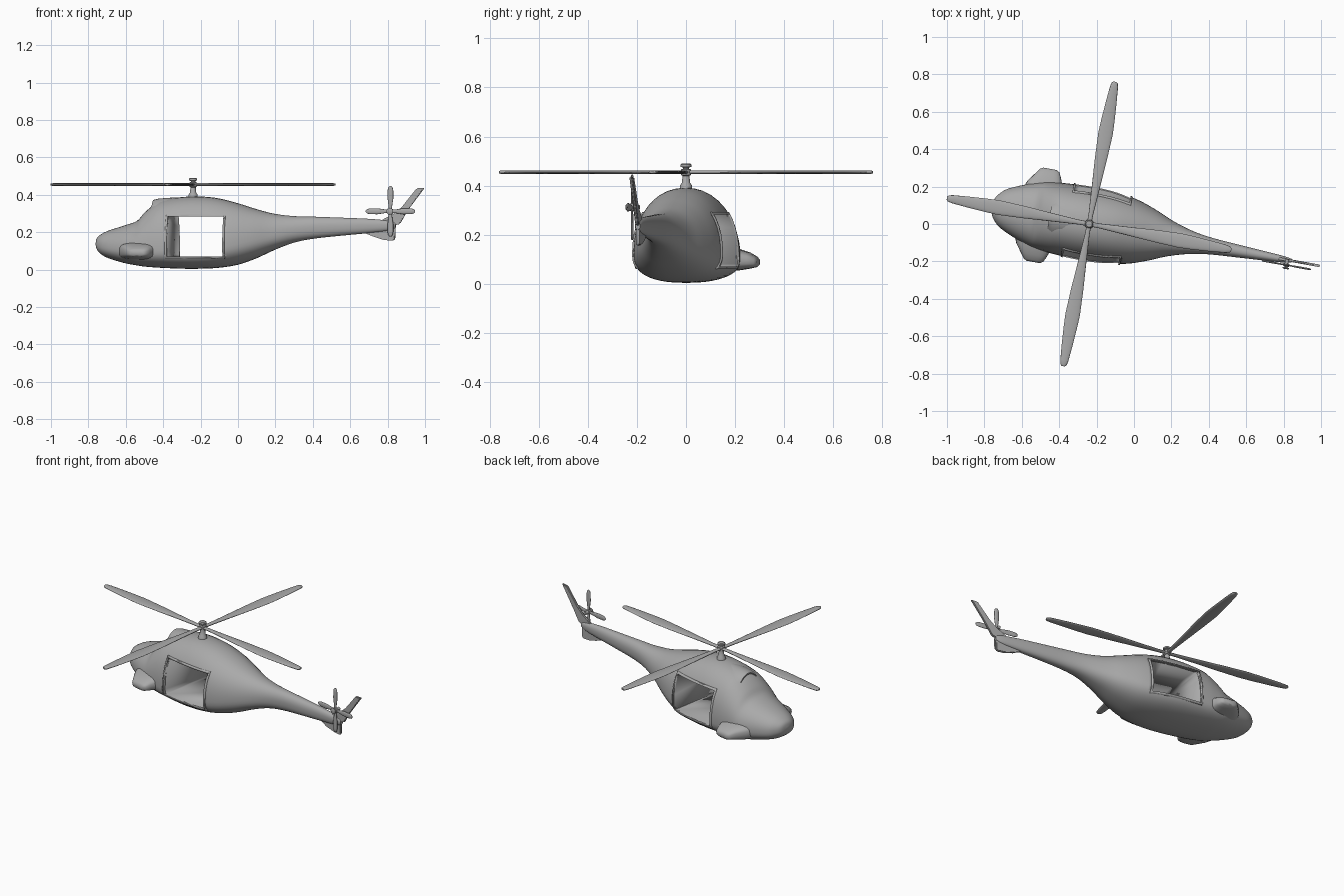
import bpy, bmesh, math
from mathutils import Matrix, Vector

if "Cube" in bpy.data.objects:
    bpy.data.objects.remove(bpy.data.objects["Cube"])

# Everything is built along a local axis (nose at -x, rotor at x=0), then turned into place
PLACE = Matrix.Translation((-0.24, 0, 0)) @ Matrix.Rotation(math.radians(-10.3), 4, 'Z')
grey = bpy.data.materials.new("painted_grey")
grey.diffuse_color = (0.4, 0.4, 0.4, 1)
grey.use_nodes = True
grey.node_tree.nodes["Principled BSDF"].inputs["Base Color"].default_value = grey.diffuse_color


def make(name, bm, matrix=Matrix(), angle=40):
    bmesh.ops.recalc_face_normals(bm, faces=bm.faces)
    me = bpy.data.meshes.new(name)
    bm.to_mesh(me)
    bm.free()
    me.materials.append(grey)
    ob = bpy.data.objects.new(name, me)
    bpy.context.collection.objects.link(ob)
    ob.matrix_world = PLACE @ matrix
    bpy.ops.object.select_all(action='DESELECT')
    ob.select_set(True)
    bpy.context.view_layer.objects.active = ob
    bpy.ops.object.shade_smooth_by_angle(angle=math.radians(angle))
    return ob


def loft(rings):
    """Skin a list of closed rings and cap both ends."""
    bm = bmesh.new()
    rows = [[bm.verts.new(p) for p in r] for r in rings]
    n = len(rows[0])
    for a, b in zip(rows, rows[1:]):
        for i in range(n):
            bm.faces.new((a[i], a[(i + 1) % n], b[(i + 1) % n], b[i]))
    bm.faces.new(rows[0])
    bm.faces.new(rows[-1])
    return bm


def catmull(pts, steps):
    out = []
    for i in range(len(pts) - 1):
        p0, p1, p2, p3 = (pts[max(0, min(len(pts) - 1, i + k))] for k in (-1, 0, 1, 2))
        for s in range(steps):
            t = s / steps
            out.append([0.5 * (2 * b + (c - a) * t + (2 * a - 5 * b + 4 * c - d) * t * t
                               + (3 * b - a - 3 * c + d) * t ** 3)
                        for a, b, c, d in zip(p0, p1, p2, p3)])
    return out + [list(pts[-1])]


def spow(v, e):
    return math.copysign(abs(v) ** e, v)


# Fuselage stations: x, bottom z, top z, half width, height of widest point
STATIONS = [(-.527, .135, .145, .008, .14), (-.520, .108, .170, .045, .135), (-.50, .085, .188, .075, .13),
            (-.46, .062, .208, .108, .12), (-.37, .035, .237, .148, .11), (-.30, .022, .262, .172, .10),
            (-.26, .016, .305, .18, .10), (-.21, .012, .347, .187, .10), (-.16, .009, .372, .192, .10),
            (-.06, .005, .388, .197, .10), (.04, .005, .391, .197, .10), (.14, .010, .381, .19, .11),
            (.24, .026, .356, .172, .13), (.34, .06, .325, .138, .155), (.44, .105, .299, .096, .18),
            (.55, .145, .286, .063, .21), (.66, .166, .283, .045, .225), (.80, .181, .278, .035, .23),
            (.95, .195, .272, .025, .235), (1.06, .208, .262, .017, .237), (1.10, .222, .25, .01, .237)]


def fuselage_mesh(grow=0.0, segs=44):
    rings = []
    for x, zb, zt, w, zm in catmull(STATIONS, 4):
        ring = []
        for i in range(segs):
            a = 2 * math.pi * i / segs
            s, e = math.sin(a), (2 / 2.2 if math.sin(a) > 0 else 2 / 2.4)
            h = (zt - zm) if s > 0 else (zm - zb)
            ring.append((x, (w + grow) * spow(math.cos(a), e), zm + (h + grow) * spow(s, e)))
        rings.append(ring)
    return loft(rings)


def block(x0, x1, y0, y1, z0, z1):
    bm = bmesh.new()
    bmesh.ops.create_cube(bm, size=1)
    for v in bm.verts:
        v.co = ((x0 + x1) / 2 + v.co.x * (x1 - x0), (y0 + y1) / 2 + v.co.y * (y1 - y0),
                (z0 + z1) / 2 + v.co.z * (z1 - z0))
    return bm


def boolean(ob, cutter, op):
    m = ob.modifiers.new(op.lower(), 'BOOLEAN')
    m.operation, m.object, m.solver = op, cutter, 'EXACT'
    bpy.context.view_layer.objects.active = ob
    bpy.ops.object.modifier_apply(modifier=m.name)


# Fuselage with the cabin opening running straight through both sides
opening = make("door_cutter", block(-.108, .192, -.4, .4, .07, .283))
surround = make("surround_cutter", block(-.118, .202, -.4, .4, .06, .293))
core = make("core_cutter", fuselage_mesh(-.008))
fuselage = make("fuselage", fuselage_mesh())
boolean(fuselage, opening, 'DIFFERENCE')

# Thin raised frames around both door openings
frame = make("door_frames", fuselage_mesh(.006))
boolean(frame, surround, 'INTERSECT')
boolean(frame, opening, 'DIFFERENCE')
boolean(frame, core, 'DIFFERENCE')
for helper in (opening, surround, core):
    bpy.data.objects.remove(helper)

# Side pods under the windshield: rounded sections shrinking outward
for side, name in ((1, "left_pod"), (-1, "right_pod")):
    rings = []
    for y, x0, x1, z0, z1 in ((.12, -.385, -.155, .05, .15), (.17, -.365, -.175, .055, .142),
                              (.215, -.332, -.192, .062, .128), (.243, -.312, -.205, .068, .112),
                              (.253, -.295, -.222, .076, .102)):
        rings.append([((x0 + x1) / 2 + (x1 - x0) / 2 * spow(math.cos(a), .65), side * y,
                       (z0 + z1) / 2 + (z1 - z0) / 2 * spow(math.sin(a), .65))
                      for a in (2 * math.pi * i / 24 for i in range(24))])
    make(name, loft(rings), angle=50)

# Roof cowl lip above the windshield
lip = []
for x, w, z, t in ((-.215, .075, .369, .004), (-.19, .095, .372, .007), (-.14, .10, .374, .010), (-.06, .07, .376, .010)):
    top = [(k / 8 * w, 0.055 * (k / 8) ** 2) for k in range(-8, 9)]
    lip.append([(x, y, z + t - d) for y, d in top] + [(x, y, z - t - d) for y, d in reversed(top)])
make("roof_cowl", loft(lip))


# Flat fins with a thin outline
def fin(name, outline, half):
    bm = loft([[(x, s * half, z) for x, z in outline] for s in (-1, 1)])
    bmesh.ops.bevel(bm, geom=bm.edges[:], offset=half * .6, segments=2, affect='EDGES')
    make(name, bm)


fin("upper_fin", [(1.02, .262), (1.10, .30), (1.135, .335), (1.215, .435), (1.258, .437),
                  (1.165, .315), (1.125, .245), (1.06, .225)], .007)
fin("lower_fin", [(.91, .205), (.985, .175), (1.04, .158), (1.09, .155), (1.098, .165),
                  (1.10, .23), (1.02, .24)], .007)


# Rotor blades: flattened lens sections along +x
def blade(name, sections, thick, matrix):
    rings = []
    for r, w in sections:
        rings.append([(r, w * math.cos(a), thick * min(1, w / .012) * math.sin(a))
                      for a in (2 * math.pi * i / 16 for i in range(16))])
    make(name, loft(rings), matrix, 60)


MAIN = [(0, .012), (.06, .013), (.2, .022), (.36, .033), (.49, .039), (.56, .036), (.66, .029), (.74, .022),
        (.765, .017), (.773, .008)]
TAIL = [(0, .008), (.03, .010), (.07, .016), (.11, .0155), (.127, .012), (.134, .005)]
tail_hub = Matrix.Translation((1.077, -.027, .312)) @ Matrix.Rotation(math.pi / 2, 4, 'X')
for k in range(4):
    turn = Matrix.Rotation(k * math.pi / 2, 4, 'Z')
    blade(f"main_blade_{k + 1}", MAIN, .007, Matrix.Translation((0, 0, .455)) @ turn)
    blade(f"tail_blade_{k + 1}", TAIL, .005, tail_hub @ turn)


# Turned parts: mast with hub and cap, tail rotor shaft
def turned(name, profile, matrix=Matrix()):
    make(name, loft([[(r * math.cos(a), r * math.sin(a), z) for a in (2 * math.pi * i / 24 for i in range(24))]
                     for r, z in profile]), matrix)


turned("rotor_mast", [(.026, .375), (.024, .402), (.017, .412), (.014, .44), (.02, .444), (.02, .466),
                      (.012, .469), (.012, .474), (.022, .477), (.022, .486), (.016, .491)])
turned("tail_rotor_shaft", [(.010, -.03), (.010, -.008), (.016, -.007), (.016, .007), (.008, .009),
                            (.008, .013), (.018, .014), (.018, .019), (.012, .022)], tail_hub)
